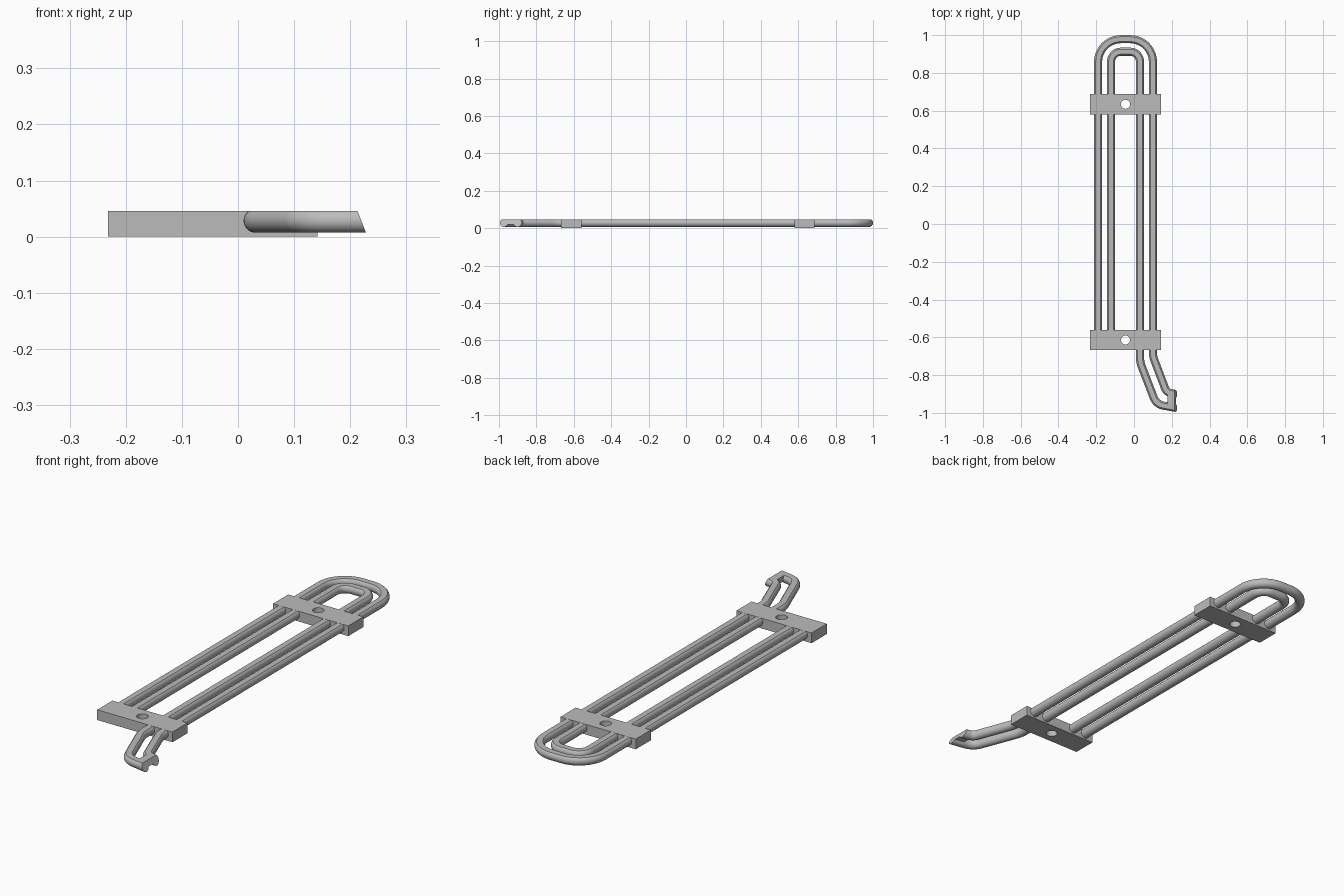
import bpy, bmesh, math
from mathutils import Vector

if "Cube" in bpy.data.objects:
    bpy.data.objects.remove(bpy.data.objects["Cube"], do_unlink=True)

grey = bpy.data.materials.new("plain_grey")
grey.use_nodes = True
grey.diffuse_color = (0.5, 0.5, 0.5, 1)
grey.node_tree.nodes["Principled BSDF"].inputs["Base Color"].default_value = grey.diffuse_color

TOP = 0.046       # flush top of the clamps and the flattened tubes
R = 0.0215        # tube radius
ZC = 0.0285       # tube centre height
MID = -0.045      # centre line of the loop


def finish(name, bm, smooth=False):
    bmesh.ops.recalc_face_normals(bm, faces=bm.faces)
    mesh = bpy.data.meshes.new(name)
    bm.to_mesh(mesh)
    bm.free()
    obj = bpy.data.objects.new(name, mesh)
    bpy.context.collection.objects.link(obj)
    mesh.materials.append(grey)
    if smooth:
        bpy.ops.object.select_all(action='DESELECT')
        obj.select_set(True)
        bpy.context.view_layer.objects.active = obj
        bpy.ops.object.shade_smooth_by_angle(angle=math.radians(30))
    return obj


def fillet(corners, steps=12):
    """Round each (x, y, radius) corner of a flat path with an arc."""
    path = [Vector(corners[0][:2])]
    for a, b, c in zip(corners, corners[1:], corners[2:]):
        p = Vector(b[:2])
        u = (Vector(a[:2]) - p).normalized()
        v = (Vector(c[:2]) - p).normalized()
        half = u.angle(v) / 2
        centre = p + (u + v).normalized() * b[2] / math.sin(half)
        start = p + u * b[2] / math.tan(half) - centre
        end = p + v * b[2] / math.tan(half) - centre
        sweep = math.pi - 2 * half
        for i in range(steps + 1):
            t = i / steps
            path.append(centre + (start * math.sin((1 - t) * sweep)
                                  + end * math.sin(t * sweep)) / math.sin(sweep))
    path.append(Vector(corners[-1][:2]))
    return path


def cut_end(bm):
    """Trim the free end along a leaning plane."""
    bmesh.ops.remove_doubles(bm, verts=bm.verts, dist=1e-5)
    cut = bmesh.ops.bisect_plane(bm, geom=bm.verts[:] + bm.edges[:] + bm.faces[:],
                                 plane_co=(0.213, 0, TOP), plane_no=(0.039, 0, 0.015),
                                 clear_outer=True)
    edges = [e for e in cut["geom_cut"] if isinstance(e, bmesh.types.BMEdge)]
    bmesh.ops.holes_fill(bm, edges=edges)


def tube(name, corners):
    """Sweep a round section with a flattened top along a path."""
    path = fillet(corners)
    a0 = math.asin((TOP - 0.0003 - ZC) / R)
    n = 24
    angles = [math.pi - a0 + (math.pi + 2 * a0) * i / n for i in range(n + 1)]
    section = [(R * math.cos(a), ZC + R * math.sin(a)) for a in angles]
    bm = bmesh.new()
    rings = []
    for i, p in enumerate(path):
        d = (path[min(i + 1, len(path) - 1)] - path[max(i - 1, 0)]).normalized()
        side = Vector((d.y, -d.x))
        rings.append([bm.verts.new((p.x + side.x * s, p.y + side.y * s, z))
                      for s, z in section])
    for r, q in zip(rings, rings[1:]):
        for j in range(len(r)):
            k = (j + 1) % len(r)
            bm.faces.new((r[j], r[k], q[k], q[j]))
    bm.faces.new(rings[0])
    bm.faces.new(rings[-1])
    cut_end(bm)
    finish(name, bm, smooth=True)


def loop(half, top, radius, tail):
    return [(MID - half, -0.64, 0), (MID - half, top, radius),
            (MID + half, top, radius)] + tail


# Two nested hairpin tubes with bent tails
tube("outer_tube", loop(0.145, 0.9785, 0.12,
                        [(0.10, -0.70, 0.12), (0.172, -0.89, 0.04), (0.26, -0.908, 0)]))
tube("inner_tube", loop(0.0765, 0.912, 0.052,
                        [(0.0315, -0.73, 0.15), (0.118, -0.955, 0.07), (0.26, -0.98, 0)]))

# Bridge joining the two tail ends, open underneath
bm = bmesh.new()
bmesh.ops.create_cube(bm, size=1)
for v in bm.verts:
    v.co = (0.178 if v.co.x < 0 else 0.26,
            -0.975 if v.co.y < 0 else -0.9,
            0.021 if v.co.z < 0 else TOP - 0.0003)
cut_end(bm)
finish("tail_bridge", bm)


def clamp(name, y):
    """Flat bar with a round screw hole."""
    bm = bmesh.new()
    outlines = [[(MID + sx * 0.187, y + sy * 0.054)
                 for sx, sy in ((-1, -1), (1, -1), (1, 1), (-1, 1))],
                [(MID + 0.024 * math.cos(i * math.pi / 16),
                  y + 0.024 * math.sin(i * math.pi / 16)) for i in range(32)]]
    edges = []
    for pts in outlines:
        vs = [bm.verts.new((px, py, 0)) for px, py in pts]
        edges += [bm.edges.new((vs[i - 1], vs[i])) for i in range(len(vs))]
    bmesh.ops.triangle_fill(bm, edges=edges, use_beauty=True)
    base = bm.faces[:]
    up = bmesh.ops.extrude_face_region(bm, geom=base, use_keep_orig=True)
    bmesh.ops.translate(bm, vec=(0, 0, TOP),
                        verts=[g for g in up["geom"] if isinstance(g, bmesh.types.BMVert)])
    finish(name, bm, smooth=True)


clamp("rear_clamp", 0.634)
clamp("front_clamp", -0.614)
